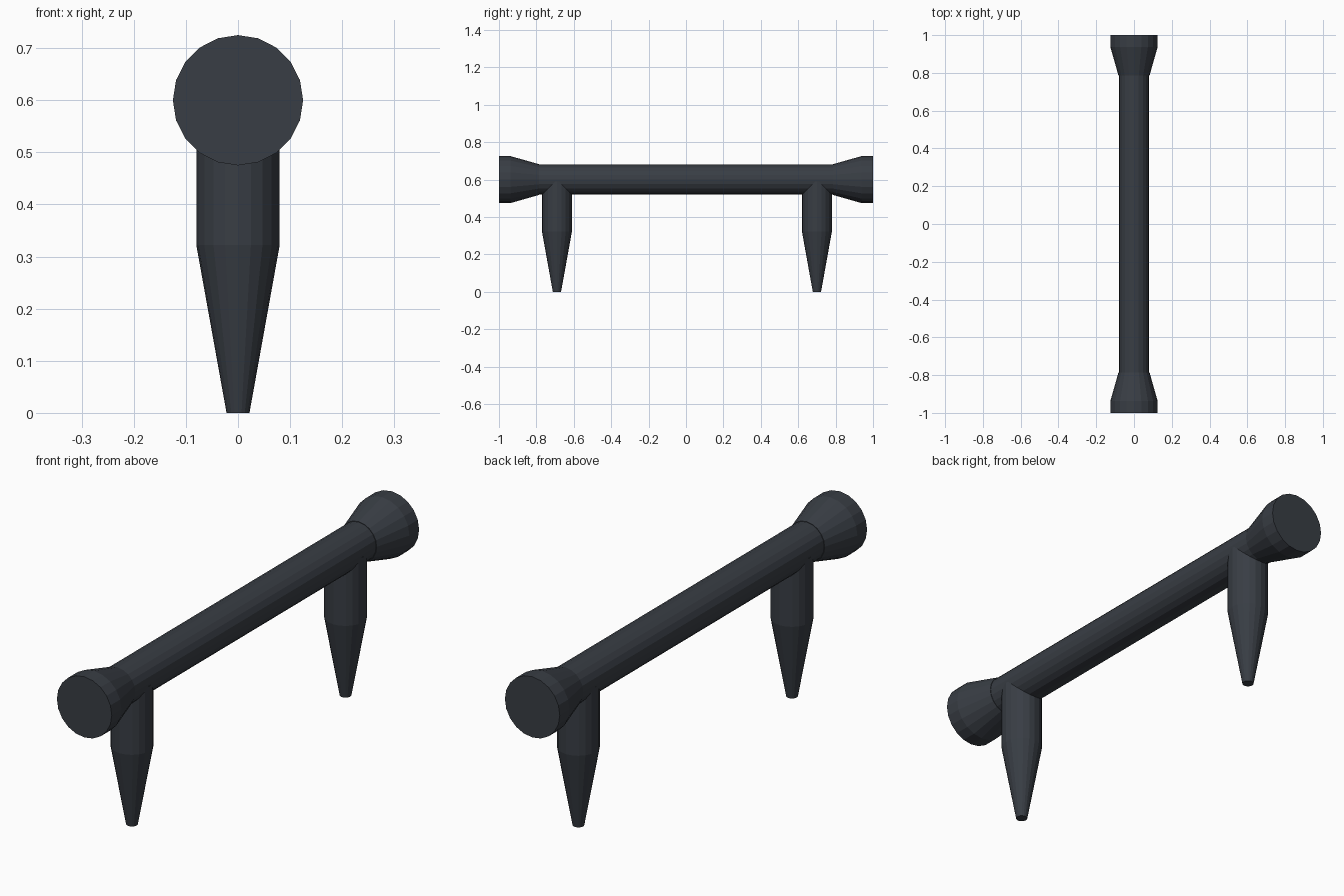
import bpy, bmesh, math
from mathutils import Matrix

if "Cube" in bpy.data.objects:
    bpy.data.objects.remove(bpy.data.objects["Cube"])

SIDES = 20
AXIS_Z = 0.60

metal = bpy.data.materials.new("dark gunmetal")
metal.diffuse_color = (0.040, 0.047, 0.058, 1)
metal.use_nodes = True
metal.node_tree.nodes["Principled BSDF"].inputs["Base Color"].default_value = metal.diffuse_color


def lathe(name, profile, matrix):
    """Closed turned solid from (radius, height) pairs around local z."""
    bm = bmesh.new()
    rings = []
    for r, h in profile:
        rings.append([bm.verts.new((r * math.cos(a), r * math.sin(a), h))
                      for a in (2 * math.pi * i / SIDES for i in range(SIDES))])
    for low, high in zip(rings, rings[1:]):
        for i in range(SIDES):
            j = (i + 1) % SIDES
            bm.faces.new((low[i], low[j], high[j], high[i]))
    bm.faces.new(rings[0][::-1])
    bm.faces.new(rings[-1])
    bm.transform(matrix)
    bmesh.ops.recalc_face_normals(bm, faces=bm.faces)
    mesh = bpy.data.meshes.new(name)
    bm.to_mesh(mesh)
    bm.free()
    mesh.materials.append(metal)
    obj = bpy.data.objects.new(name, mesh)
    bpy.context.collection.objects.link(obj)
    return obj


# Turns local z to +y (or -y for the front) at the rail height
def along_y(sign):
    return Matrix.Translation((0, 0, AXIS_Z)) @ Matrix.Rotation(-sign * math.pi / 2, 4, 'X')


# Horizontal rail
lathe("rail", [(0.08, -0.80), (0.08, 0.80)], along_y(1))

# Flared end knobs
for side, sign in (("front", -1), ("back", 1)):
    lathe(side + "_knob", [(0.082, 0.785), (0.125, 0.937), (0.125, 1.0)], along_y(sign))

# Tapered legs
for side, y in (("front", -0.69), ("back", 0.70)):
    lathe(side + "_leg", [(0.022, 0.0), (0.08, 0.322), (0.08, 0.59)],
          Matrix.Translation((0, y, 0)))
